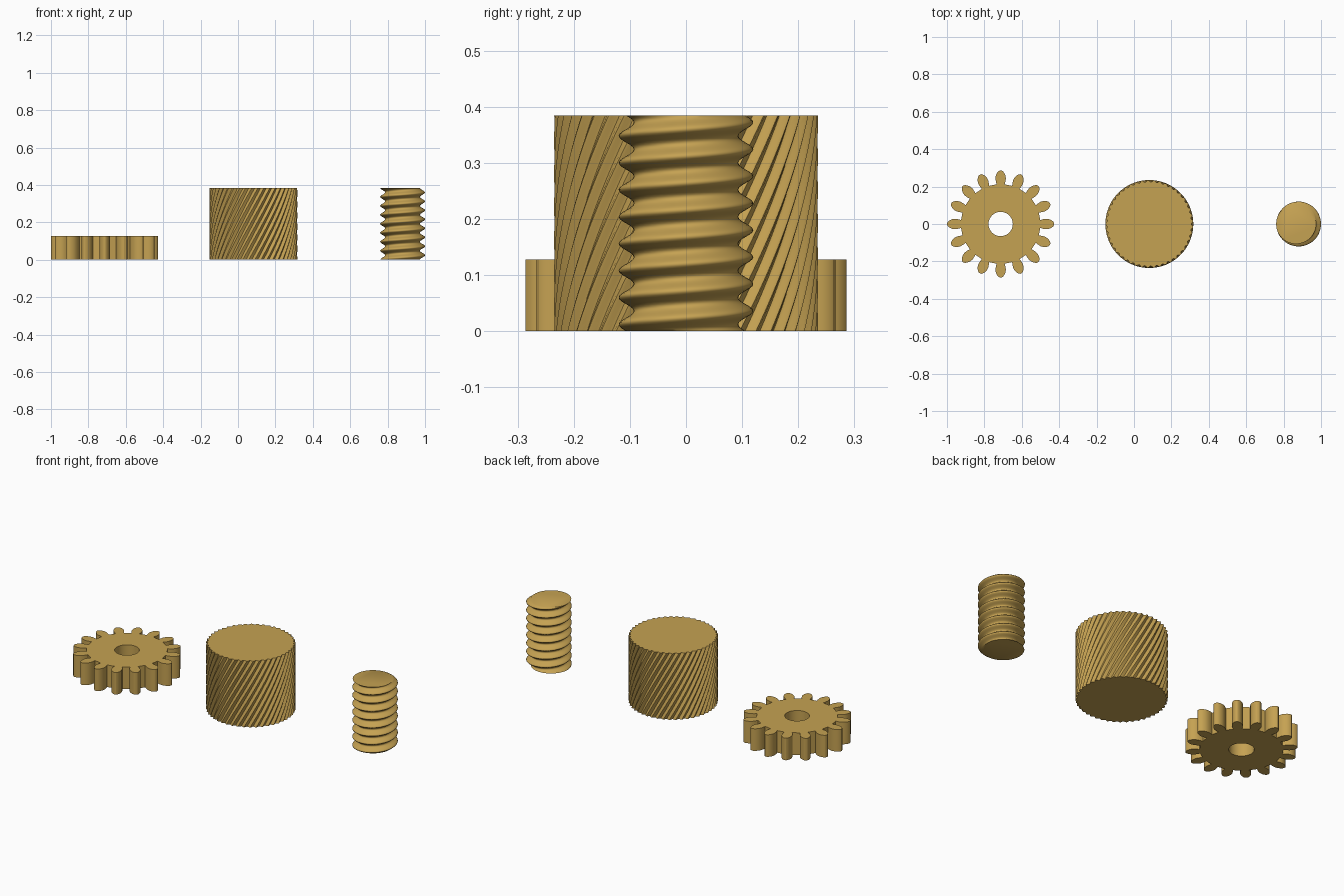
import bpy, bmesh
from math import sin, cos, pi, radians

if "Cube" in bpy.data.objects:
    bpy.data.objects.remove(bpy.data.objects["Cube"])

# Single brass colour
BRASS = (0.56, 0.36, 0.085, 1)
brass = bpy.data.materials.new("brass")
brass.use_nodes = True
brass.diffuse_color = BRASS
brass.node_tree.nodes["Principled BSDF"].inputs["Base Color"].default_value = BRASS

HEIGHT = 0.384


def finish(bm, name, x, angle):
    bmesh.ops.recalc_face_normals(bm, faces=bm.faces)
    mesh = bpy.data.meshes.new(name)
    bm.to_mesh(mesh)
    bm.free()
    mesh.materials.append(brass)
    obj = bpy.data.objects.new(name, mesh)
    obj.location.x = x
    bpy.context.collection.objects.link(obj)
    bpy.ops.object.select_all(action='DESELECT')
    obj.select_set(True)
    bpy.context.view_layer.objects.active = obj
    bpy.ops.object.shade_smooth_by_angle(angle=radians(angle))
    return obj


def loft(section, slices, sides):
    """Stack rings given by section(t, angle) -> (x, y) and cap both ends."""
    bm = bmesh.new()
    rings = []
    for s in range(slices + 1):
        t = s / slices
        rings.append([bm.verts.new((*section(t, 2 * pi * i / sides), HEIGHT * t))
                      for i in range(sides)])
    for low, high in zip(rings, rings[1:]):
        for i in range(sides):
            j = (i + 1) % sides
            bm.faces.new((low[i], low[j], high[j], high[i]))
    bm.faces.new(rings[0])
    bm.faces.new(rings[-1])
    return bm


def add_loop(bm, points):
    verts = [bm.verts.new((x, y, 0)) for x, y in points]
    return [bm.edges.new((a, b)) for a, b in zip(verts, verts[1:] + verts[:1])]


# Spur gear: rounded teeth around a disc with a bore
TEETH = 16
flank = [(0.212, 0.021), (0.225, 0.025), (0.243, 0.028), (0.258, 0.026),
         (0.272, 0.020), (0.282, 0.012), (0.286, 0.005)]
tooth = [(r, -w) for r, w in flank] + [(r, w) for r, w in reversed(flank)]
outline = []
for k in range(TEETH):
    a = 2 * pi * k / TEETH
    outline += [(r * cos(a) - w * sin(a), r * sin(a) + w * cos(a)) for r, w in tooth]
    mid = a + pi / TEETH
    outline.append((0.212 * cos(mid), 0.212 * sin(mid)))
bore = [(0.065 * cos(2 * pi * i / 40), 0.065 * sin(2 * pi * i / 40)) for i in range(40)]

bm = bmesh.new()
edges = add_loop(bm, outline) + add_loop(bm, bore)
bmesh.ops.triangle_fill(bm, use_beauty=True, use_dissolve=False, edges=edges)
top = bmesh.ops.extrude_face_region(bm, geom=bm.faces[:])
bmesh.ops.translate(bm, vec=(0, 0, 0.128),
                    verts=[g for g in top["geom"] if isinstance(g, bmesh.types.BMVert)])
finish(bm, "spur_gear", -0.713, 25)

# Knurled cylinder: fine ribs twisted along the height
RIBS = 45
TWIST = radians(52)


def knurl_section(t, a):
    r = 0.2295 + 0.0055 * cos(RIBS * a)
    a += TWIST * t
    return r * cos(a), r * sin(a)


finish(loft(knurl_section, 24, RIBS * 6), "knurled_cylinder", 0.082, 50)

# Threaded rod: a round section whose centre winds around the axis
TURNS = 8


def thread_section(t, a):
    phase = pi + 2 * pi * TURNS * t
    return (0.1065 * cos(a) + 0.0135 * cos(phase),
            0.1065 * sin(a) + 0.0135 * sin(phase))


finish(loft(thread_section, TURNS * 12, 48), "threaded_rod", 0.88, 50)
